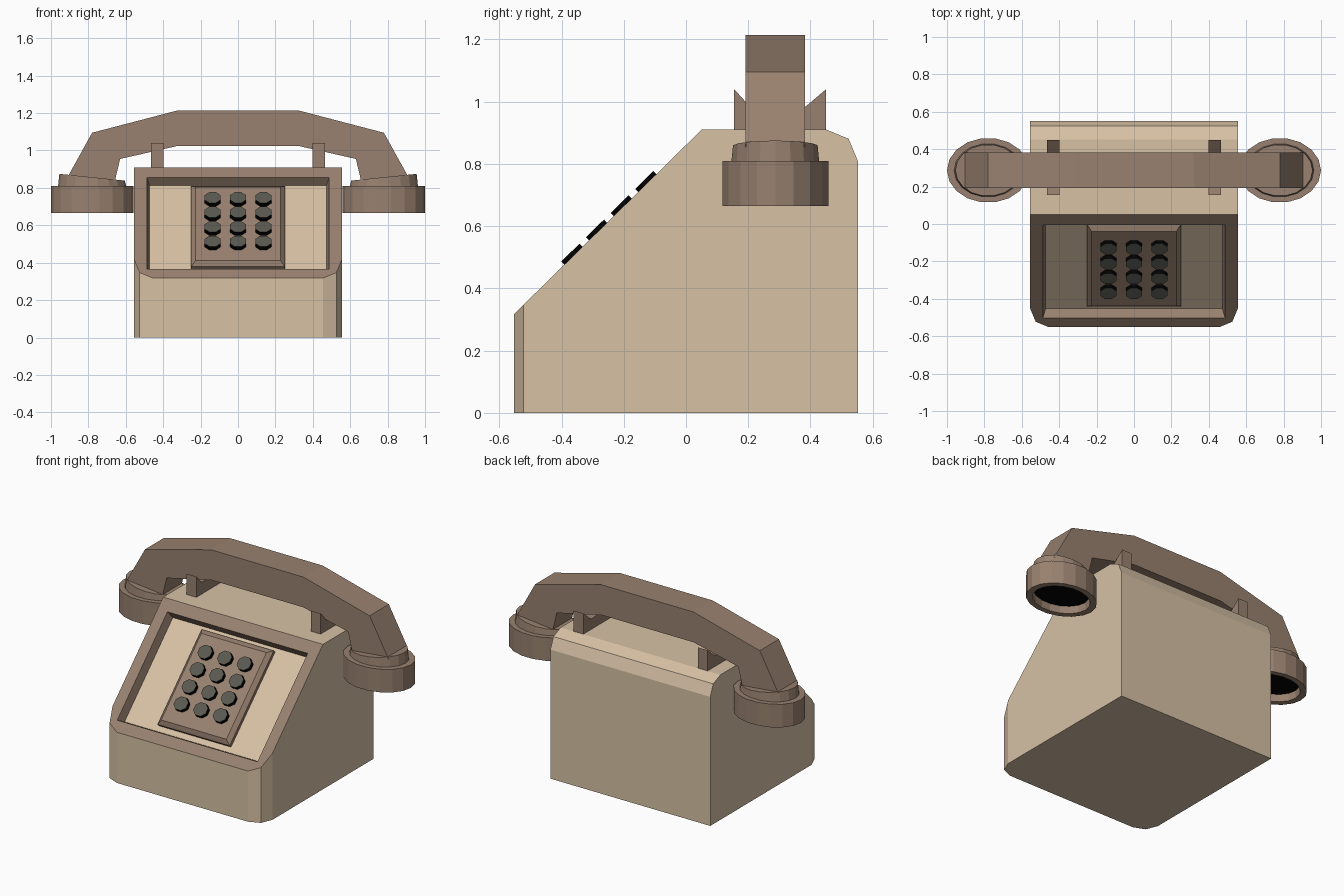
import bpy, bmesh, math
from mathutils import Vector

if "Cube" in bpy.data.objects:
    bpy.data.objects.remove(bpy.data.objects["Cube"])


def material(name, rgb):
    m = bpy.data.materials.new(name)
    m.diffuse_color = (*[(c / 255) ** 2.2 for c in rgb], 1)
    m.use_nodes = True
    m.node_tree.nodes["Principled BSDF"].inputs["Base Color"].default_value = m.diffuse_color
    return m


TAN = material("tan_plastic", (214, 192, 163))
BROWN = material("brown_plastic", (151, 128, 111))
GREY = material("dark_grey_keys", (90, 90, 81))
BLACK = material("black", (8, 8, 8))


def finish(bm, name, mats):
    bmesh.ops.recalc_face_normals(bm, faces=bm.faces)
    me = bpy.data.meshes.new(name)
    bm.to_mesh(me)
    bm.free()
    for m in mats:
        me.materials.append(m)
    ob = bpy.data.objects.new(name, me)
    bpy.context.collection.objects.link(ob)
    return ob


def loft(name, rings, mats, first=0, last=0):
    """Skin a list of equal rings and cap both ends; caps may have own material."""
    bm = bmesh.new()
    vs = [[bm.verts.new(p) for p in r] for r in rings]
    n = len(vs[0])
    for a, b in zip(vs, vs[1:]):
        for i in range(n):
            bm.faces.new((a[i], a[(i + 1) % n], b[(i + 1) % n], b[i]))
    bm.faces.new(vs[0]).material_index = first
    bm.faces.new(vs[-1]).material_index = last
    return finish(bm, name, mats)


# Sloping front: x across, s up the slope, n out of it
ORIGIN = Vector((0, -0.55, 0.32))
UP = Vector((0, 0.60, 0.59)).normalized()
OUT = Vector((0, -UP.z, UP.y))


def on_slope(x, s, n):
    return ORIGIN + Vector((x, 0, 0)) + UP * s + OUT * n


def slope_rect(w, s0, s1, n):
    return [on_slope(x, s, n) for x, s in ((-w, s0), (w, s0), (w, s1), (-w, s1))]


# Body: box with rounded front corners and back edge, sliced by the slope
bm = bmesh.new()
bmesh.ops.create_cube(bm, size=1)
for v in bm.verts:
    v.co = (v.co.x * 1.11, v.co.y * 1.104, (v.co.z + 0.5) * 0.91)


def rounded(e):
    a, b = (v.co for v in e.verts)
    front_corner = a.y < 0 and b.y < 0 and abs(a.x - b.x) < 0.01
    back_top = min(a.y, b.y) > 0 and min(a.z, b.z) > 0.5
    return front_corner or back_top


bmesh.ops.bevel(bm, geom=[e for e in bm.edges if rounded(e)], offset=0.1,
                segments=2, profile=0.5, affect='EDGES')
cut = bmesh.ops.bisect_plane(bm, geom=bm.verts[:] + bm.edges[:] + bm.faces[:],
                             plane_co=ORIGIN, plane_no=OUT, clear_outer=True)
border = [g for g in cut["geom_cut"] if isinstance(g, bmesh.types.BMEdge)]
# Brown frame around the opening, brown recess walls and tan panel
rim = [bm.verts.new(p) for p in slope_rect(0.487, 0.066, 0.765, 0)]
deep = [bm.verts.new(p) for p in slope_rect(0.472, 0.085, 0.757, -0.055)]
rim_edges = [bm.edges.new((rim[i], rim[(i + 1) % 4])) for i in range(4)]
fill = bmesh.ops.triangle_fill(bm, use_beauty=True, use_dissolve=False,
                               edges=border + rim_edges, normal=OUT)
for g in fill["geom"]:
    if isinstance(g, bmesh.types.BMFace):
        g.material_index = 1
for i in range(4):
    j = (i + 1) % 4
    bm.faces.new((rim[i], rim[j], deep[j], deep[i])).material_index = 1
bm.faces.new(deep)
finish(bm, "body", [TAN, BROWN])

# Key plate with bevelled rim
loft("key_plate", [slope_rect(0.25, 0.12, 0.733, -0.056),
                   slope_rect(0.25, 0.12, 0.733, -0.035),
                   slope_rect(0.226, 0.145, 0.703, -0.012)], [BROWN])

# Twelve keys, grey tops on black sides
for row in range(4):
    for col in range(3):
        def ring(n):
            pts = []
            for k in range(8):
                a = math.pi * (k + 0.5) / 4
                pts.append(on_slope((col - 1) * 0.136 + 0.047 * math.cos(a),
                                    0.264 + row * 0.111 + 0.044 * math.sin(a), n))
            return pts
        loft(f"key_{row}_{col}", [ring(-0.02), ring(0.014)], [BLACK, GREY], last=1)

# Handset grip: arched outline extruded through y
YC = 0.287
half = [(0.32, 1.215), (0.78, 1.095), (0.91, 0.86), (0.90, 0.83),
        (0.66, 0.83), (0.63, 0.955), (0.32, 1.025)]
outline = half + [(-x, z) for x, z in reversed(half)]
loft("handset_grip", [[(x, y, z) for x, z in outline]
                      for y in (YC - 0.095, YC + 0.095)], [BROWN])

for side, label in ((-1, "left"), (1, "right")):
    # Oval cup with black hollow underside and tilted collar
    def oval(a, b, z, tilt=0.0):
        return [(side * (0.78 + a * math.cos(t)), YC + b * math.sin(t),
                 z + tilt * math.cos(t))
                for t in (2 * math.pi * k / 18 for k in range(18))]
    loft(f"{label}_cup", [oval(0.175, 0.136, 0.71), oval(0.18, 0.14, 0.665),
                          oval(0.22, 0.173, 0.665), oval(0.22, 0.173, 0.81),
                          oval(0.182, 0.143, 0.81), oval(0.175, 0.138, 0.857, 0.018)],
         [BROWN, BLACK], first=1)
    # Notched cradle rest
    notch = [(0.155, 0.90), (0.155, 1.04), (0.205, 0.985), (0.37, 0.975),
             (0.385, 0.985), (0.45, 1.04), (0.45, 0.90)]
    loft(f"{label}_cradle", [[(side * x, y, z) for y, z in notch]
                             for x in (0.398, 0.465)], [BROWN])
